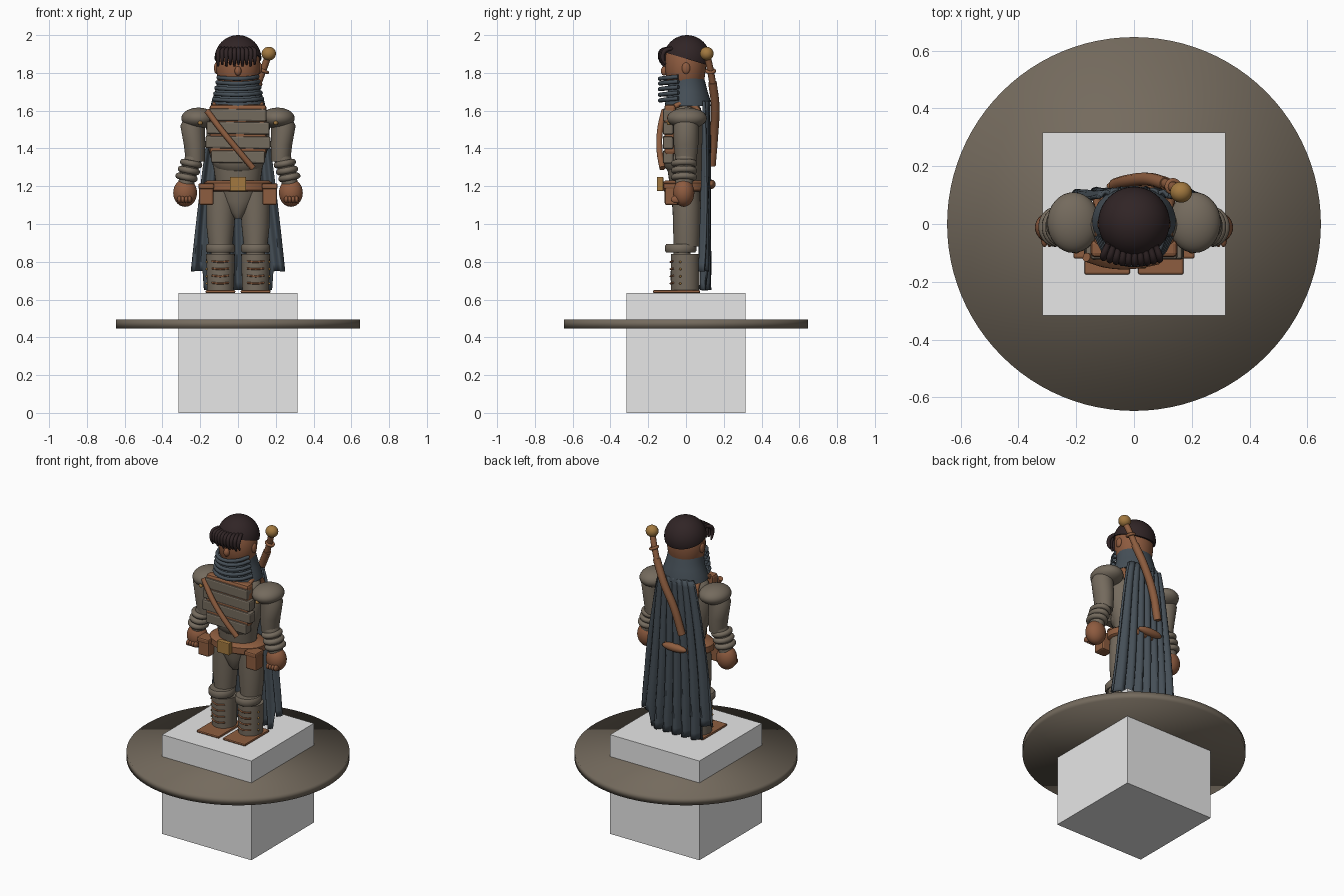
import bpy, bmesh, math
from mathutils import Vector

if "Cube" in bpy.data.objects:
    bpy.data.objects.remove(bpy.data.objects["Cube"])


def mat(name, r, g, b):
    m = bpy.data.materials.new(name)
    m.diffuse_color = (r, g, b, 1)
    m.use_nodes = True
    m.node_tree.nodes["Principled BSDF"].inputs["Base Color"].default_value = m.diffuse_color
    return m


STONE = mat("pale_stone", 0.8, 0.8, 0.8)
ARMOUR = mat("taupe_armour", 0.175, 0.145, 0.11)
LEATHER = mat("brown_leather", 0.27, 0.11, 0.05)
SKIN = mat("skin", 0.27, 0.105, 0.05)
HAIR = mat("dark_hair", 0.03, 0.018, 0.019)
CLOTH = mat("slate_cloth", 0.06, 0.078, 0.095)
BRASS = mat("brass", 0.36, 0.19, 0.05)


def finish(name, bm, m, smooth=40):
    me = bpy.data.meshes.new(name)
    bmesh.ops.recalc_face_normals(bm, faces=bm.faces)
    bm.to_mesh(me)
    bm.free()
    ob = bpy.data.objects.new(name, me)
    bpy.context.collection.objects.link(ob)
    me.materials.append(m)
    if smooth:
        bpy.ops.object.select_all(action='DESELECT')
        ob.select_set(True)
        bpy.context.view_layer.objects.active = ob
        bpy.ops.object.shade_smooth_by_angle(angle=math.radians(smooth))
    return ob


def ball(name, c, r, m):
    bm = bmesh.new()
    bmesh.ops.create_uvsphere(bm, u_segments=32, v_segments=18, radius=1)
    for v in bm.verts:
        v.co = Vector(c) + Vector(v.co[i] * r[i] for i in range(3))
    return finish(name, bm, m)


def box(name, c, s, m, bevel=0.006, tilt=0.0):
    bm = bmesh.new()
    bmesh.ops.create_cube(bm, size=1)
    for v in bm.verts:
        v.co = Vector(v.co[i] * s[i] for i in range(3))
    ob = finish(name, bm, m, 0)
    ob.location = c
    ob.rotation_euler = (0, tilt, 0)
    if bevel:
        b = ob.modifiers.new("soft_edges", 'BEVEL')
        b.width, b.segments = bevel, 2
    return ob


def loft(name, rings, m, n=32, caps=True, smooth=40):
    """Elliptical rings given as (x, y, z, radius x, radius y)."""
    bm = bmesh.new()
    rows = [[bm.verts.new((x + rx * math.cos(i * math.tau / n), y + ry * math.sin(i * math.tau / n), z))
             for i in range(n)] for x, y, z, rx, ry in rings]
    for a, b in zip(rows, rows[1:]):
        for i in range(n):
            bm.faces.new((a[i], a[(i + 1) % n], b[(i + 1) % n], b[i]))
    if caps:
        bm.faces.new(rows[0])
        bm.faces.new(rows[-1])
    return finish(name, bm, m, smooth)


def tube(name, pts, r, m, radii=None, cyclic=False):
    cu = bpy.data.curves.new(name, 'CURVE')
    cu.dimensions = '3D'
    cu.bevel_depth, cu.bevel_resolution, cu.resolution_u = r, 4, 6
    cu.use_fill_caps = True
    sp = cu.splines.new('BEZIER')
    sp.bezier_points.add(len(pts) - 1)
    for i, (bp, p) in enumerate(zip(sp.bezier_points, pts)):
        bp.co = p
        bp.handle_left_type = bp.handle_right_type = 'AUTO'
        bp.radius = radii[i] if radii else 1
    sp.use_cyclic_u = cyclic
    cu.materials.append(m)
    ob = bpy.data.objects.new(name, cu)
    bpy.context.collection.objects.link(ob)
    return ob


def hoop(name, c, rx, ry, r, m, slope=0.0):
    pts = [(c[0] + rx * math.cos(a), c[1] + ry * math.sin(a), c[2] + slope * rx * math.cos(a))
           for a in (i * math.tau / 12 for i in range(12))]
    return tube(name, pts, r, m, cyclic=True)


# Pedestal block and round plate
box("pedestal", (0, 0, 0.3175), (0.632, 0.632, 0.635), STONE, 0)
loft("round_plate", [(0, 0, 0.448, 0.647, 0.647), (0, 0, 0.495, 0.647, 0.647)], ARMOUR, 96, True, 180)

# Legs, boots, arms and hands, once per side
for s, side in ((-1, "left"), (1, "right")):
    x = 0.093 * s
    box(side + "_foot", (x, -0.05, 0.642), (0.158, 0.25, 0.016), LEATHER, 0.007)
    loft(side + "_boot", [(x, -0.005, 0.645, 0.07, 0.075), (x, -0.005, 0.72, 0.073, 0.076),
                          (x, -0.005, 0.84, 0.076, 0.075)], ARMOUR)
    loft(side + "_knee_guard", [(x, -0.028, 0.848, 0.07, 0.076), (x, -0.028, 0.858, 0.077, 0.083),
                                (x, -0.028, 0.884, 0.077, 0.083), (x, -0.028, 0.894, 0.07, 0.076)], ARMOUR)
    loft(side + "_knee", [(x, -0.02, 0.8, 0.05, 0.045), (x, -0.02, 0.95, 0.05, 0.045)], ARMOUR)
    loft(side + "_thigh", [(x, 0.003, 0.88, 0.062, 0.067), (x, 0.003, 0.98, 0.073, 0.072),
                           (0.09 * s, 0.003, 1.1, 0.078, 0.074), (0.085 * s, 0, 1.21, 0.075, 0.07)], ARMOUR)
    for i in range(4):
        z = 0.685 + 0.038 * i
        tube(side + "_boot_lace", [(x + d * 0.045, -0.082 + 0.016 * d * d, z + 0.004 * d * d)
                                   for d in (-1, 0, 1)], 0.005, LEATHER)
        ball(side + "_boot_stud", (x + 0.073 * s, -0.03, z), (0.006, 0.006, 0.006), BRASS)

    # Arm with shoulder cap and forearm bands
    ball(side + "_shoulder", (0.21 * s, 0.005, 1.56), (0.09, 0.105, 0.056), ARMOUR)
    ball(side + "_shoulder_rivet", (0.2 * s, -0.09, 1.535), (0.012, 0.012, 0.012), BRASS)
    loft(side + "_upper_arm", [(0.226 * s, 0, 1.33, 0.05, 0.055), (0.23 * s, 0, 1.42, 0.057, 0.065),
                               (0.24 * s, 0, 1.52, 0.065, 0.065), (0.225 * s, 0, 1.56, 0.06, 0.06)], ARMOUR)
    loft(side + "_forearm", [(0.277 * s, -0.01, 1.19, 0.04, 0.042), (0.262 * s, -0.01, 1.28, 0.048, 0.052),
                             (0.225 * s, 0, 1.37, 0.05, 0.055)], ARMOUR)
    for bx, z in ((0.248, 1.32), (0.26, 1.283), (0.272, 1.247)):
        hoop(side + "_forearm_band", (bx * s, -0.01, z), 0.042, 0.052, 0.017, ARMOUR, 0.2 * s)
    ball(side + "_hand", (0.28 * s, -0.012, 1.165), (0.063, 0.056, 0.074), SKIN)
    for i in range(4):
        ball(side + "_finger", ((0.256 + 0.018 * i) * s, -0.05, 1.13), (0.012, 0.03, 0.02), SKIN)

    # Belt pouch, and a leather strap over the shoulder
    box(side + "_pouch", (0.168 * s, -0.075, 1.155), (0.078, 0.075, 0.11), LEATHER, 0.01)
    box(side + "_pouch_flap", (0.168 * s, -0.078, 1.2), (0.084, 0.084, 0.03), LEATHER, 0.008)
    tube(side + "_shoulder_strap", [(0.135 * s, -0.1, 1.52), (0.125 * s, -0.07, 1.615),
                                    (0.12 * s, 0.04, 1.625), (0.13 * s, 0.085, 1.54)], 0.014, LEATHER)

# Torso, hips and belt
loft("torso", [(0, 0, 1.2, 0.115, 0.085), (0, -0.005, 1.3, 0.13, 0.095), (0, -0.008, 1.42, 0.165, 0.1),
               (0, -0.005, 1.55, 0.17, 0.092), (0, 0, 1.61, 0.145, 0.08), (0, 0, 1.64, 0.1, 0.06)], ARMOUR)
ball("belly", (0, -0.025, 1.34), (0.135, 0.095, 0.09), ARMOUR)
loft("hips", [(0, 0, 1.03, 0.02, 0.045), (0, 0, 1.06, 0.05, 0.065), (0, 0, 1.12, 0.095, 0.08),
              (0, 0, 1.2, 0.15, 0.09)], ARMOUR)
loft("belt", [(0, 0, 1.172, 0.17, 0.115), (0, 0, 1.18, 0.18, 0.125), (0, 0, 1.218, 0.18, 0.125),
              (0, 0, 1.23, 0.165, 0.11)], LEATHER)
box("buckle", (0, -0.137, 1.212), (0.086, 0.034, 0.076), BRASS, 0.005)
ball("back_pouch", (-0.01, 0.132, 1.21), (0.085, 0.025, 0.025), LEATHER)

# Layered chest plates over a leather backing
box("plate_backing", (0, -0.085, 1.5), (0.3, 0.06, 0.265), LEATHER, 0.015)
for z, w in ((1.577, 0.3), (1.508, 0.335), (1.432, 0.345), (1.355, 0.285)):
    box("chest_plate", (0, -0.095, z), (w, 0.055, 0.066), ARMOUR, 0.009, 0.015)
tube("chest_strap", [(-0.165, -0.115, 1.6), (-0.09, -0.137, 1.5), (0, -0.14, 1.39), (0.08, -0.125, 1.295)],
     0.016, LEATHER)

# Scarf: flared collar with wrapped folds
loft("scarf", [(0, 0.01, 1.625, 0.145, 0.122), (0, 0.01, 1.66, 0.137, 0.118), (0, 0.01, 1.7, 0.122, 0.105),
               (0, 0.005, 1.74, 0.112, 0.1), (0, 0, 1.775, 0.108, 0.095)], CLOTH)
for i, z in enumerate((1.66, 1.69, 1.72, 1.75, 1.775)):
    w = 0.128 - 0.006 * i
    tube("scarf_fold", [(-w, -0.04, z), (-w * 0.7, -0.105, z - 0.003), (0, -0.138, z - 0.006),
                        (w * 0.7, -0.105, z - 0.001), (w, -0.04, z + 0.005)], 0.011, CLOTH)

# Head, ears and nose
loft("head", [(0, 0, 1.72, 0.085, 0.08), (0, -0.003, 1.76, 0.108, 0.1), (0, -0.003, 1.82, 0.116, 0.108),
              (0, 0, 1.9, 0.116, 0.108), (0, 0, 1.95, 0.08, 0.08)], SKIN)
ball("nose", (0, -0.115, 1.81), (0.018, 0.018, 0.025), SKIN)
for s in (-1, 1):
    ball("ear", (0.115 * s, 0, 1.825), (0.012, 0.022, 0.03), SKIN)

# Hair cap, clipped below by a slope that drops toward the nape
bm = bmesh.new()
bmesh.ops.create_uvsphere(bm, u_segments=40, v_segments=24, radius=0.124)
for v in bm.verts:
    v.co += Vector((0, 0.005, 1.876))
bmesh.ops.bisect_plane(bm, geom=bm.verts[:] + bm.edges[:] + bm.faces[:], plane_co=(0, 0, 1.875),
                       plane_no=(0, -0.3, -1), clear_outer=True)
bmesh.ops.holes_fill(bm, edges=[e for e in bm.edges if e.is_boundary])
finish("hair_cap", bm, HAIR)
for i in range(10):
    x = -0.105 + 0.0215 * i
    d = 0.03 * (1 - (x / 0.12) ** 2)
    tube("fringe_lock", [(x * 0.85, -0.06 - d, 1.93), (x, -0.1 - d, 1.915),
                         (x, -0.112 - d * 0.8, 1.875), (x, -0.1 - d * 0.6, 1.835 + 0.01 * (i % 2))],
         0.012, HAIR, (0.8, 1, 0.9, 0.45))

# Cape: pleated sheet with a longer middle
NX, NZ = 72, 24
bm = bmesh.new()
grid = []
for j in range(NZ + 1):
    t = j / NZ
    row = []
    for i in range(NX + 1):
        u = 2 * i / NX - 1
        hem = 0.65 if abs(u) < 0.74 else 0.75
        z = 1.65 + (hem - 1.65) * t
        w = 0.125 + 0.125 * t ** 0.75
        pleat = (0.007 + 0.014 * t) * math.cos(u * 24 + 1.2 * math.sin(3 * t))
        y = 0.112 - 0.01 * t - 0.02 * u * u + pleat
        row.append(bm.verts.new((u * w, y, z)))
    grid.append(row)
for a, b in zip(grid, grid[1:]):
    for i in range(NX):
        bm.faces.new((a[i], a[i + 1], b[i + 1], b[i]))
cape = finish("cape", bm, CLOTH, 60)
cape.modifiers.new("thickness", 'SOLIDIFY').thickness = 0.012

# Sword slung across the back
tube("scabbard", [(-0.065, 0.135, 1.31), (-0.02, 0.148, 1.47), (0.05, 0.155, 1.62), (0.11, 0.14, 1.75)],
     0.023, LEATHER)
tube("sword_grip", [(0.105, 0.142, 1.74), (0.135, 0.128, 1.82), (0.16, 0.112, 1.89)], 0.018, LEATHER)
hoop("sword_guard", (0.135, 0.13, 1.81), 0.02, 0.02, 0.009, LEATHER, -0.4)
ball("sword_pommel", (0.163, 0.11, 1.902), (0.038, 0.036, 0.036), BRASS)
